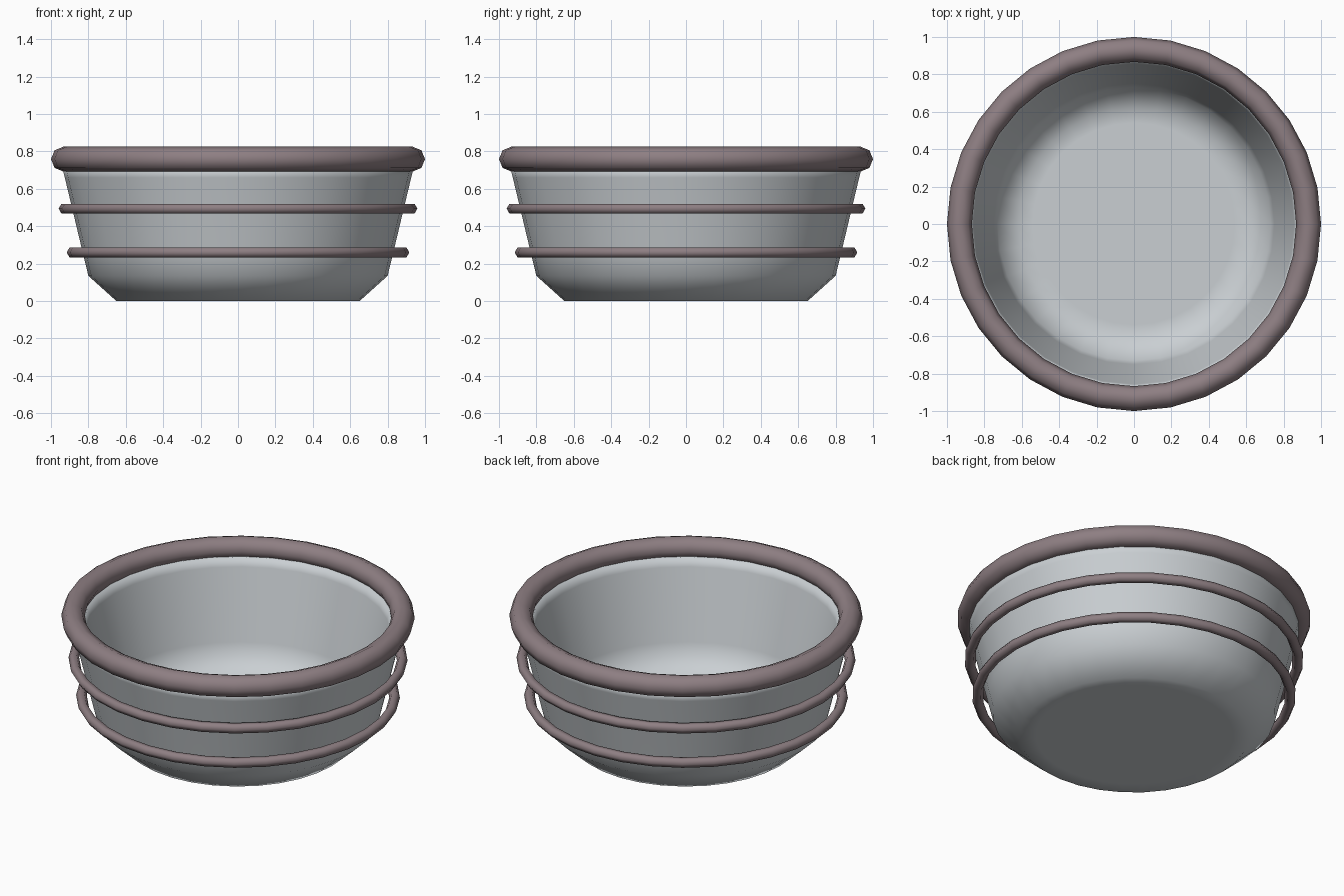
import bpy
import bmesh
from math import cos, sin, tau

SIDES = 32

if "Cube" in bpy.data.objects:
    bpy.data.objects.remove(bpy.data.objects["Cube"], do_unlink=True)


def make_material(name, rgb):
    mat = bpy.data.materials.new(name)
    mat.use_nodes = True
    mat.diffuse_color = (*rgb, 1)
    bsdf = mat.node_tree.nodes["Principled BSDF"]
    bsdf.inputs["Base Color"].default_value = (*rgb, 1)
    bsdf.inputs["Roughness"].default_value = 0.6
    return mat


grey = make_material("pale grey metal", (0.59, 0.625, 0.65))
mauve = make_material("dusky mauve", (0.27, 0.21, 0.225))


def revolve(name, profile, mat):
    """Turn a (radius, height) profile round z and close both end rings with a disc."""
    bm = bmesh.new()
    rings = [[bm.verts.new((r * cos(tau * i / SIDES), r * sin(tau * i / SIDES), z))
              for i in range(SIDES)] for r, z in profile]
    bm.faces.new(reversed(rings[0]))
    bm.faces.new(rings[-1])
    for low, high in zip(rings, rings[1:]):
        for i in range(SIDES):
            j = (i + 1) % SIDES
            bm.faces.new((low[i], low[j], high[j], high[i]))
    for face in bm.faces:
        face.smooth = True
    mesh = bpy.data.meshes.new(name)
    bm.to_mesh(mesh)
    bm.free()
    mesh.materials.append(mat)
    obj = bpy.data.objects.new(name, mesh)
    bpy.context.collection.objects.link(obj)


def ring(name, radius, thickness, height, minor_sides):
    bpy.ops.mesh.primitive_torus_add(
        major_radius=radius, minor_radius=thickness, location=(0, 0, height),
        major_segments=SIDES, minor_segments=minor_sides)
    obj = bpy.context.object
    obj.name = name
    obj.data.materials.append(mauve)
    bpy.ops.object.shade_smooth()


# Thick-walled bowl, with support loops that keep the floor and walls evenly shaded
outside = [(0.56, 0), (0.65, 0), (0.80, 0.135), (0.828, 0.25), (0.926, 0.66), (0.94, 0.715)]
inside = [(0.871, 0.724), (0.857, 0.67), (0.751, 0.25), (0.731, 0.172), (0.62, 0.084), (0.54, 0.084)]
revolve("bowl", outside + inside, grey)

# Thick rim and two loose hoops
ring("rim", 0.9335, 0.0665, 0.759, 8)
ring("upper_hoop", 0.929, 0.03, 0.494, 6)
ring("lower_hoop", 0.886, 0.03, 0.26, 6)
